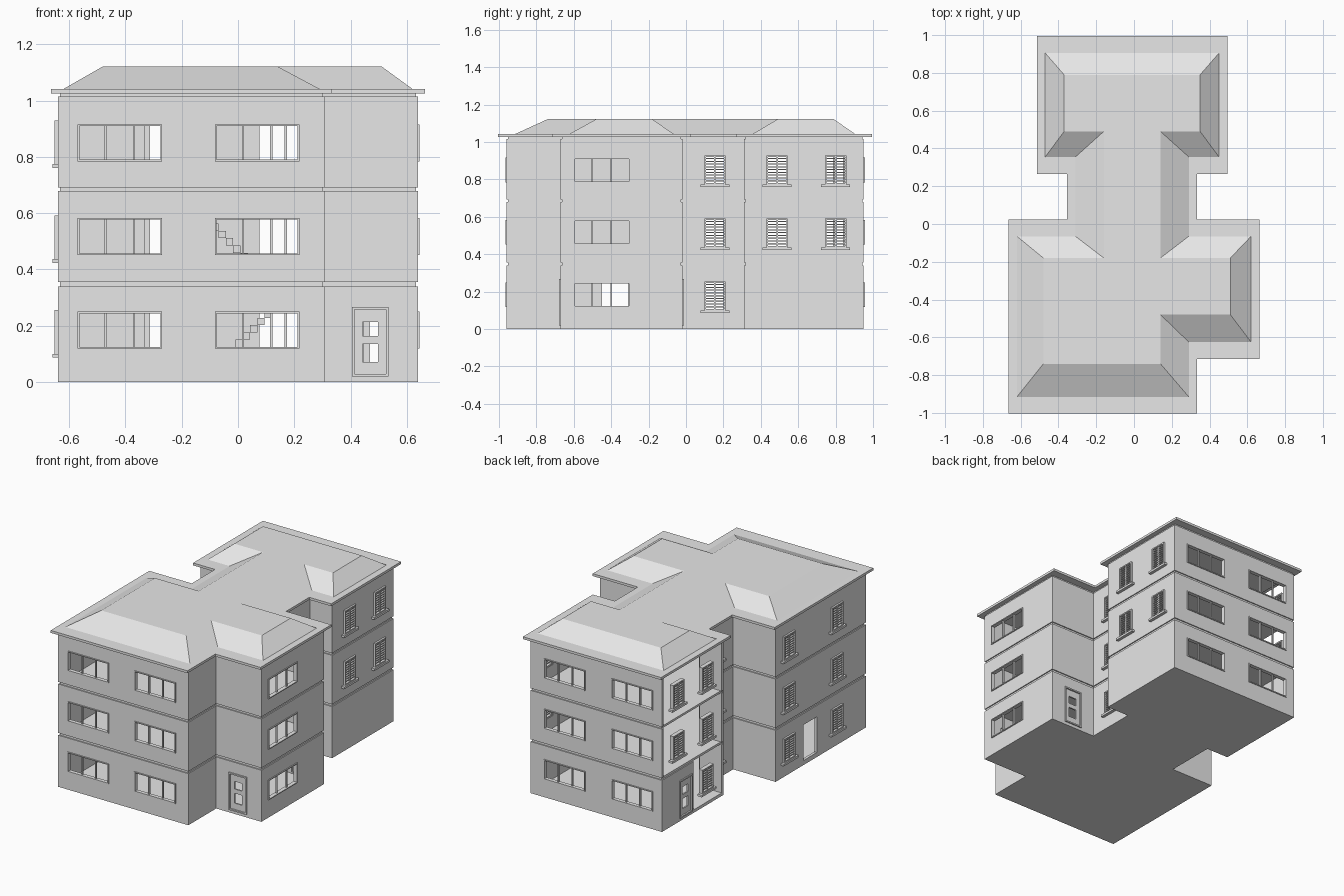
import bpy, bmesh
from mathutils import Vector

cube = bpy.data.objects.get("Cube")
if cube:
    bpy.data.objects.remove(cube, do_unlink=True)

grey = bpy.data.materials.new("plain_grey")
grey.use_nodes = True
grey.diffuse_color = (0.8, 0.8, 0.8, 1)
grey.node_tree.nodes["Principled BSDF"].inputs["Base Color"].default_value = (0.8, 0.8, 0.8, 1)

# Floor plan, counter-clockwise from the front left corner
PLAN = [(-.64, -.96), (.31, -.96), (.31, -.67), (.64, -.67), (.64, -.02),
        (.31, -.02), (.31, .31), (.47, .31), (.47, .95), (-.49, .95),
        (-.49, .31), (-.33, .31), (-.33, -.02), (-.64, -.02)]
# Flat top of the hipped roof, matching the plan corner by corner
DECK = [(-.48, -.74), (.14, -.74), (.14, -.48), (.51, -.48), (.51, -.18),
        (.14, -.18), (.14, .49), (.35, .49), (.35, .79), (-.37, .79),
        (-.37, .49), (-.16, .49), (-.16, -.18), (-.48, -.18)]
FRONT, WING_FRONT, WING_SIDE, WING_BACK, LINK_RIGHT = 0, 2, 3, 4, 5
REAR_RIGHT, REAR_BACK, REAR_LEFT, LINK_LEFT, FRONT_LEFT = 7, 8, 9, 11, 13
STOREYS = [("ground", .02, .34), ("middle", .355, .678), ("upper", .692, 1.015)]


def finish(name, bm, recalc=True):
    if recalc:
        bmesh.ops.recalc_face_normals(bm, faces=bm.faces[:])
    mesh = bpy.data.meshes.new(name)
    bm.to_mesh(mesh)
    bm.free()
    mesh.materials.append(grey)
    obj = bpy.data.objects.new(name, mesh)
    bpy.context.collection.objects.link(obj)
    return obj


def edge(i):
    a, b = Vector(PLAN[i]), Vector(PLAN[(i + 1) % len(PLAN)])
    d = (b - a).normalized()
    return a, b, Vector((d.y, -d.x)), 0 if abs(d.x) > .5 else 1


def place(i, s, out, z):
    """Point on wall i at coordinate s along it, moved outward."""
    a, b, n, axis = edge(i)
    p = a + n * out
    p[axis] = s
    return (p.x, p.y, z)


def offset(dx, dy):
    pts = []
    for i, (x, y) in enumerate(PLAN):
        n = edge(i - 1 if i else len(PLAN) - 1)[2] + edge(i)[2]
        pts.append((x + n.x * dx, y + n.y * dy))
    return pts


def prism(name, low, z0, high, z1):
    bm = bmesh.new()
    lo = [bm.verts.new((x, y, z0)) for x, y in low]
    hi = [bm.verts.new((x, y, z1)) for x, y in high]
    bm.faces.new(lo[::-1])
    bm.faces.new(hi)
    for k in range(len(lo)):
        j = (k + 1) % len(lo)
        bm.faces.new((lo[k], lo[j], hi[j], hi[k]))
    return finish(name, bm)


def block(bm, i, s0, s1, z0, z1, d0, d1):
    """Box lying along wall i."""
    v = [bm.verts.new(place(i, s, d, z)) for z in (z0, z1)
         for s, d in ((s0, d0), (s1, d0), (s1, d1), (s0, d1))]
    for f in ((0, 1, 2, 3), (4, 5, 6, 7), (0, 1, 5, 4),
              (1, 2, 6, 5), (2, 3, 7, 6), (3, 0, 4, 7)):
        bm.faces.new([v[k] for k in f])


def frame(bm, i, s0, s1, z0, z1, w, d0, d1):
    block(bm, i, s0, s0 + w, z0, z1, d0, d1)
    block(bm, i, s1 - w, s1, z0, z1, d0, d1)
    block(bm, i, s0 + w, s1 - w, z0, z0 + w, d0, d1)
    block(bm, i, s0 + w, s1 - w, z1 - w, z1, d0, d1)


def wall_sheet(bm, i, z0, z1, holes):
    a, b, n, axis = edge(i)
    ss = sorted({a[axis], b[axis]} | {round(s, 4) for h in holes for s in h[:2]},
                reverse=b[axis] < a[axis])
    zs = sorted({z0, z1} | {z for h in holes for z in h[2:]})
    verts = {}

    def vert(s, z):
        if (s, z) not in verts:
            verts[s, z] = bm.verts.new(place(i, s, 0, z))
        return verts[s, z]
    for sa, sb in zip(ss, ss[1:]):
        for za, zb in zip(zs, zs[1:]):
            s, z = (sa + sb) / 2, (za + zb) / 2
            if not any(h[0] < s < h[1] and h[2] < z < h[3] for h in holes):
                bm.faces.new((vert(sa, za), vert(sb, za), vert(sb, zb), vert(sa, zb)))


def sliding_window(i, c, z):
    s0, s1, z0, z1 = c - .15, c + .15, z, z + .132
    bm = bmesh.new()
    frame(bm, i, s0, s1, z0, z1, .006, -.02, .006)
    for k in (1, 2):
        s = s0 + k * .1
        block(bm, i, s - .004, s + .004, z0 + .006, z1 - .006, -.015, -.003)
    finish("sliding_window", bm)
    return s0, s1, z0, z1


def shutter_window(i, c, z):
    s0, s1, z0, z1 = c - .057, c + .057, z, z + .155
    bm = bmesh.new()
    frame(bm, i, s0, s1, z0, z1, .008, -.015, .012)
    block(bm, i, c - .004, c + .004, z0, z1, -.008, .008)
    for k in range(9):
        zz = z0 + .016 + k * .0148
        block(bm, i, s0 + .008, s1 - .008, zz, zz + .006, -.006, .006)
    block(bm, i, c - .077, c + .077, z0 - .014, z0, -.01, .02)
    finish("shutter_window", bm)
    return s0, s1, z0, z1


def panelled_door(i, c):
    s0, s1, z0, z1 = c - .065, c + .065, .02, .267
    bm = bmesh.new()
    frame(bm, i, s0, s1, z0, z1, .009, -.02, .008)
    block(bm, i, s0, c - .028, z0, z1, -.012, -.002)
    block(bm, i, c + .028, s1, z0, z1, -.012, -.002)
    for za, zb in ((z0, .07), (.135, .163), (.213, z1)):
        block(bm, i, c - .028, c + .028, za, zb, -.012, -.002)
    finish("panelled_door", bm)
    return s0, s1, z0, z1


# Walls, windows and doors, one storey at a time
SLIDING = [(FRONT, -.42), (FRONT, .068), (WING_SIDE, -.45),
           (REAR_BACK, .22), (REAR_BACK, -.275)]
SHUTTERED = [(LINK_RIGHT, .155), (LINK_LEFT, .155), (REAR_RIGHT, .487),
             (REAR_RIGHT, .8), (REAR_LEFT, .487), (REAR_LEFT, .79),
             (FRONT_LEFT, -.155), (FRONT_LEFT, -.655)]
for level, (label, z0, z1) in enumerate(STOREYS):
    holes = {i: [] for i in range(len(PLAN))}
    for i, c in SLIDING:
        holes[i].append(sliding_window(i, c, .118 + .333 * level))
    for i, c in SHUTTERED:
        if level or i not in (REAR_RIGHT, REAR_LEFT) or (i, c) == (REAR_LEFT, .487):
            holes[i].append(shutter_window(i, c, .1 + .337 * level))
    if level == 0:
        for i, c in ((WING_FRONT, .47), (WING_BACK, .475), (REAR_LEFT, .705)):
            holes[i].append(panelled_door(i, c))
        holes[FRONT_LEFT].append((-.45, -.31, .03, .265))
    # Open side of the rear block
    holes[REAR_LEFT].append((.31, .95 if level else .62, z0, z1))
    bm = bmesh.new()
    for i, cuts in holes.items():
        wall_sheet(bm, i, z0, z1, cuts)
    walls = finish(label + "_walls", bm, recalc=False)
    solid = walls.modifiers.new("thickness", 'SOLIDIFY')
    solid.thickness = .018
    solid.offset = -1

# Base, recessed floor slabs, ceiling, eaves and hipped roof
groove = offset(-.007, -.007)
prism("base", PLAN, 0, PLAN, .02)
prism("middle_floor", groove, .34, groove, .355)
prism("upper_floor", groove, .678, groove, .692)
prism("ceiling", groove, 1.015, groove, 1.026)
eave = offset(.024, .044)
prism("eaves", eave, 1.026, eave, 1.042)
prism("hipped_roof", offset(-.02, -.045), 1.042, DECK, 1.122)

# Inner stairs, one flight between each pair of floors
for label, x0, step, z0 in (("lower_stairs", -.1, .026, .02), ("upper_stairs", .1, -.026, .355)):
    bm = bmesh.new()
    for k in range(9):
        xa = x0 + k * step
        z = z0 + .026 * (k + 1)
        v = bmesh.ops.create_cube(bm, size=1)["verts"]
        for p in v:
            p.co = Vector((xa + p.co.x * .026, .25 + p.co.y * .1, z + p.co.z * .026 - .013))
    finish(label, bm)
